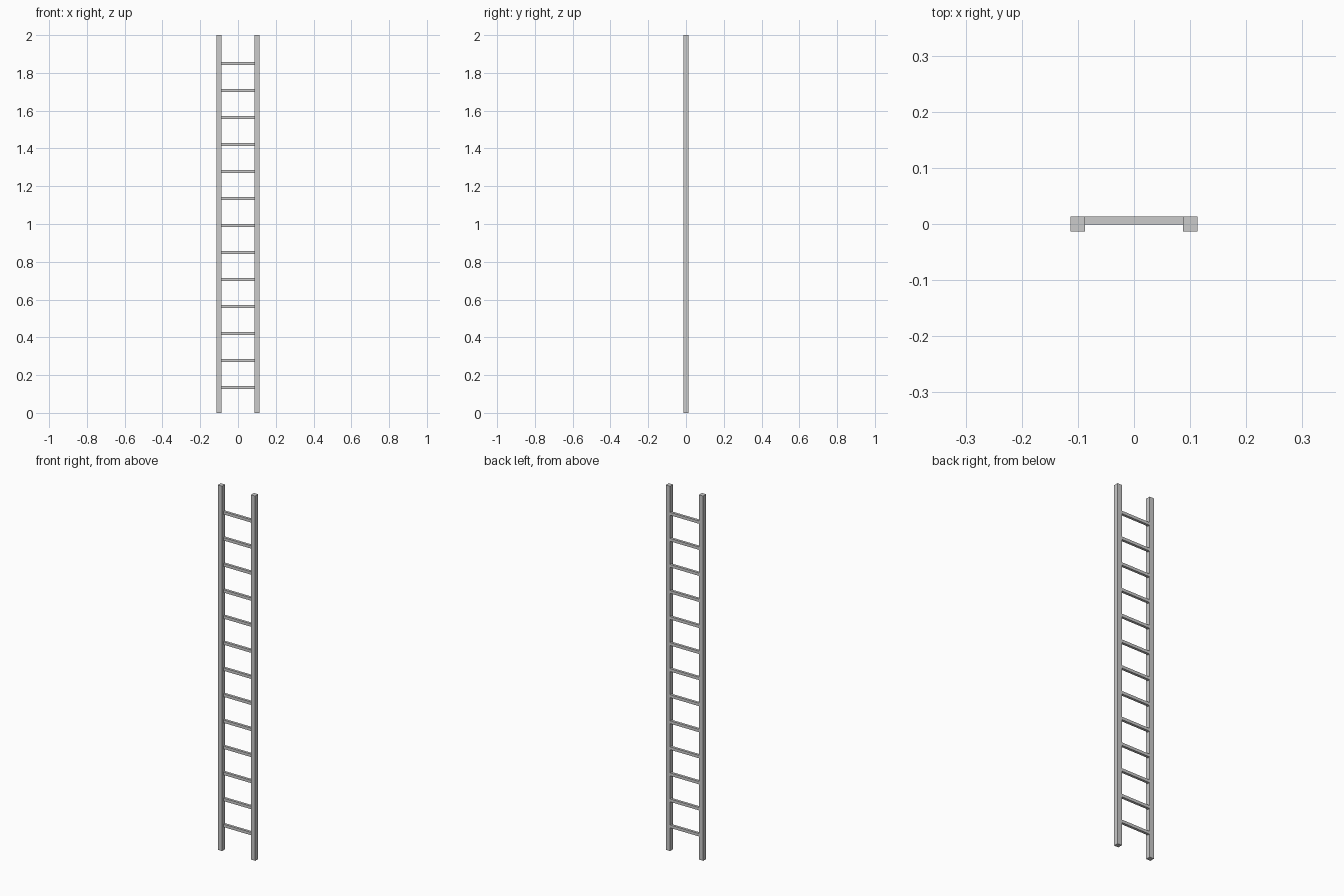
import bpy

if "Cube" in bpy.data.objects:
    bpy.data.objects.remove(bpy.data.objects["Cube"])

def box(name, x0, x1, y0, y1, z0, z1):
    bpy.ops.mesh.primitive_cube_add(size=1, location=((x0+x1)/2, (y0+y1)/2, (z0+z1)/2))
    ob = bpy.context.object
    ob.name = name
    ob.scale = (x1-x0, y1-y0, z1-z0)
    bpy.ops.object.transform_apply(location=False, rotation=False, scale=True)
    return ob

HALF_W, INNER, HALF_D, HEIGHT = 0.1135, 0.0875, 0.013, 2.0
STEP = HEIGHT / 14

# Two square side rails
box("left_rail", -HALF_W, -INNER, -HALF_D, HALF_D, 0, HEIGHT)
box("right_rail", INNER, HALF_W, -HALF_D, HALF_D, 0, HEIGHT)

# Thirteen rungs set flush with the back of the rails
for i in range(1, 14):
    top = i * STEP
    box(f"rung_{i:02d}", -INNER, INNER, -0.001, HALF_D, top - 0.016, top)
